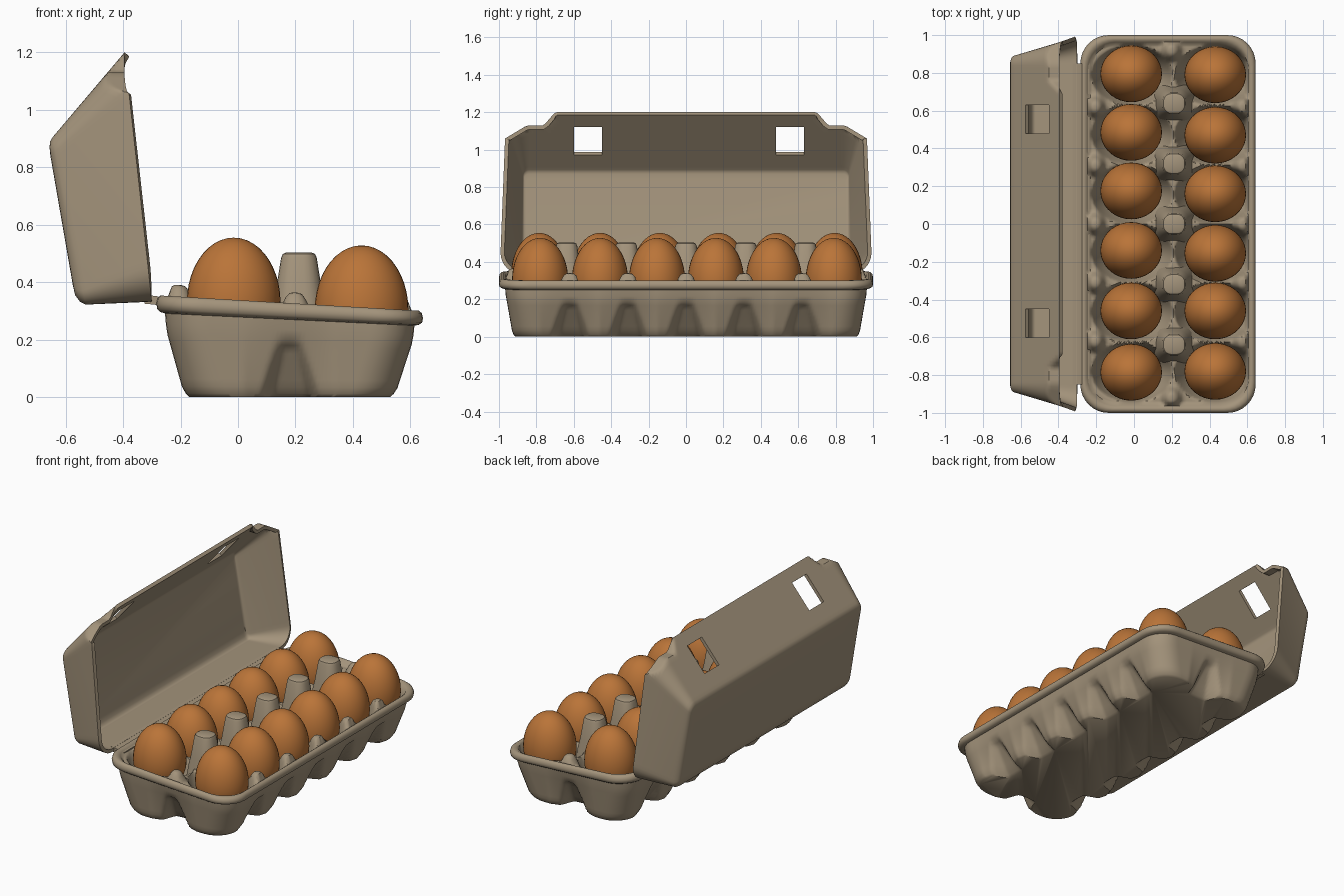
import bpy, bmesh, math
from mathutils import Vector

if "Cube" in bpy.data.objects:
    bpy.data.objects.remove(bpy.data.objects["Cube"])


def material(name, rgb):
    m = bpy.data.materials.new(name)
    m.diffuse_color = (*rgb, 1)
    m.use_nodes = True
    m.node_tree.nodes["Principled BSDF"].inputs["Base Color"].default_value = m.diffuse_color
    return m


CARTON = material("brown_pulp", (0.37, 0.295, 0.2))
SHELL = material("brown_eggshell", (0.49, 0.175, 0.04))


def finish(bm, name, mat, angle=40, thickness=0):
    bmesh.ops.remove_doubles(bm, verts=bm.verts, dist=1e-5)
    bmesh.ops.recalc_face_normals(bm, faces=bm.faces)
    me = bpy.data.meshes.new(name)
    bm.to_mesh(me)
    bm.free()
    me.materials.append(mat)
    ob = bpy.data.objects.new(name, me)
    bpy.context.collection.objects.link(ob)
    bpy.ops.object.select_all(action='DESELECT')
    ob.select_set(True)
    bpy.context.view_layer.objects.active = ob
    if thickness:
        mod = ob.modifiers.new("wall", 'SOLIDIFY')
        mod.thickness, mod.offset = thickness, -1
        bpy.ops.object.modifier_apply(modifier=mod.name)
    bpy.ops.object.shade_smooth_by_angle(angle=math.radians(angle))
    return ob


def rounded_rect(hx, hy, r, nx=40, ny=120, nc=8):
    """Points (x, y, outward normal, distance to nearest notch) round a rectangle."""
    pts = []
    for k in range(4):
        a = k * math.pi / 2
        d = Vector((round(math.cos(a)), round(math.sin(a))))
        t = Vector((-d.y, d.x))
        D, L, n = (hx, hy - r, ny) if k % 2 == 0 else (hy, hx - r, nx)
        for i in range(n + 1):
            s = -L + 2 * L * i / n
            notch = 0.31 * max(-2, min(2, round(s / 0.31))) if k % 2 == 0 else 0
            pts.append((*(d * D + t * s), d, s - notch))
        c = d * (D - r) + t * L
        for j in range(1, nc):
            b = a + j / nc * math.pi / 2
            n2 = Vector((math.cos(b), math.sin(b)))
            pts.append((*(c + n2 * r), n2, 9))
    return pts


def loft(bm, rings):
    rows = [[bm.verts.new(p) for p in ring] for ring in rings]
    for a, b in zip(rows, rows[1:]):
        for i in range(len(a)):
            j = (i + 1) % len(a)
            bm.faces.new((a[i], a[j], b[j], b[i]))
    return rows


def lerp(a, b, t):
    return a + (b - a) * t


# Layout
CX = 0.18
CUPS_X = (-0.01, 0.43)
EGGS_Y = ((-0.785, -0.46, -0.14, 0.175, 0.485, 0.795),
          (-0.78, -0.46, -0.155, 0.16, 0.47, 0.79))
CUPS_Y = (-0.785, -0.47, -0.155, 0.155, 0.47, 0.785)
GAPS_Y = (-0.62, -0.31, 0, 0.31, 0.62)
BUMPS = [(x, y) for x in (-0.205, 0.575) for y in GAPS_Y] + [(0.2, -0.92), (0.2, 0.92)]


def tilt(x):
    # the rim rises slightly toward the hinge
    return 1 - 0.18 * (x - CX)


def cup_height(x, y):
    e = min(math.hypot((x - cx) / 0.215, (y - cy) / 0.16) for cx in CUPS_X for cy in CUPS_Y)
    z = 0.05 + 0.25 * min(e ** 2.5, 1)
    for bx, by in BUMPS:
        q = ((x - bx) / 0.045) ** 2 + ((y - by) / 0.05) ** 2
        z += 0.065 * math.exp(-q * q)
    return z


# Tray: notched outer wall, rolled rim and cup interior in one loft
rings = []
outer = [(0, .352, .912), (.012, .362, .922)]
outer += [(z, lerp(.365, .425, z / .2), lerp(.925, .958, z / .2))
          for z in (.035, .06, .085, .11, .13, .15, .165, .18, .2)]
outer += [(.235, .431, .964), (.27, .434, .967)]
for z, hx, hy in outer:
    ring = []
    for x, y, n, ds in rounded_rect(hx, hy, 0.14):
        width = lerp(0.105, 0.055, min(z / 0.18, 1))
        k = max(0, min(1, (width - abs(ds)) / 0.045))
        cut = lerp(0.085, 0.03, min(z / 0.17, 1)) * max(0, min(1, (0.2 - z) / 0.03))
        scallop = 0.03 * max(0, 1 - z / 0.27) * max(0, 1 - (ds / 0.16) ** 2)
        push = cut * k * k * (3 - 2 * k) + scallop
        x, y = x - n.x * push + CX, y - n.y * push
        ring.append((x, y, z * tilt(x)))
    rings.append(ring)
for z, hx, hy in ((.274, .45, .985), (.283, .461, .997), (.3, .464, 1), (.318, .46, .996),
                  (.327, .45, .986), (.327, .438, .974), (.318, .427, .963)):
    rings.append([(p[0] + CX, p[1], z * tilt(p[0] + CX)) for p in rounded_rect(hx, hy, 0.15)])
STEPS = 44
for i in range(1, STEPS + 1):
    inset = 0.42 * i / STEPS
    hx = 0.42 - inset
    r = min(hx, max(0.14 - inset, 0.02))
    rings.append([(p[0] + CX, p[1], cup_height(p[0] + CX, p[1]) * tilt(p[0] + CX))
                  for p in rounded_rect(hx, 0.956 - inset, r)])
bm = bmesh.new()
rows = loft(bm, rings)
bm.faces.new(rows[0])
finish(bm, "tray", CARTON, 50)

# Tapered posts between the two rows of eggs
for i, y in enumerate(GAPS_Y):
    bm = bmesh.new()
    prof = [(0.08, 0.13), (0.3, 0.095), (0.36, 0.082), (0.485, 0.062), (0.498, 0.056), (0.503, 0.045)]
    post = []
    for z, r in prof:
        post.append([(0.212 + px, y * 1.03 + py, z)
                     for px, py, *_ in rounded_rect(r, r * 0.92, r * 0.75, 2, 2, 5)])
    rows = loft(bm, post)
    bm.faces.new(rows[-1])
    bm.faces.new(rows[0])
    finish(bm, f"divider_post_{i + 1}", CARTON)

# Eggs
for c, (x, z) in enumerate(((-0.015, 0.33), (0.43, 0.303))):
    for i, y in enumerate(EGGS_Y[c]):
        bm = bmesh.new()
        bmesh.ops.create_uvsphere(bm, u_segments=36, v_segments=22, radius=1)
        for v in bm.verts:
            v.co = (x + v.co.x * 0.163, y + v.co.y * 0.15,
                    z + v.co.z * (0.225 if v.co.z > 0 else 0.19))
        finish(bm, f"egg_{c + 1}_{i + 1}", SHELL, 80)

# Lid: lofted from its opening back to its flat top panel
FLAT = 0.84


def lid_ring(bot, top, hw):
    bot, top = Vector(bot), Vector(top)
    hv = (top - bot).length / 2
    ring = []
    for p, q, *_ in rounded_rect(hv, hw, hw - FLAT, 24, 112, 8):
        t = (p / hv + 1) / 2
        pos = bot.lerp(top, t)
        y = q * (1 + 0.035 * (1 - t) * (hw - 0.85) / 0.11)
        # raised closing flap in the middle, lower shoulders at the sides
        ay = abs(y)
        limit = 1.2 - 0.07 * max(0, min(1, (ay - 0.7) / 0.06)) - 0.6 * max(0, ay - 0.85)
        ring.append((pos.x, y, min(pos.y, limit)))
    return ring


rings = []
for i in range(19):
    u = i / 18
    rings.append(lid_ring((lerp(-.30, -.53, u), lerp(.332, .322, u)),
                          (lerp(-.395, -.645, u), lerp(1.2, .905, u)), lerp(.962, .89, u)))
rings.append(lid_ring((-.55, .332), (-.654, .89), .882))
rings.append(lid_ring((-.567, .355), (-.656, .87), .87))
rings.append(lid_ring((-.575, .39), (-.653, .84), .855))
bm = bmesh.new()
rows = loft(bm, rings)
bm.faces.new(rows[-1])
# two latch windows
holes = []
for f in bm.faces:
    m = f.calc_center_median()
    if len(f.verts) == 4 and 0.985 < m.z < 1.13 and any(abs(m.y - c) < 0.075 for c in (-0.525, 0.555)):
        holes.append(f)
bmesh.ops.delete(bm, geom=holes, context='FACES')
finish(bm, "lid", CARTON, 40, 0.022)

# Hinge strip joining lid and tray
bm = bmesh.new()
section = [(-.325, .325), (-.29, .322), (-.235, .305), (-.235, .335), (-.285, .352), (-.325, .355)]
rows = loft(bm, [[(x, y, z) for x, z in section] for y in (-0.85, 0.85)])
bm.faces.new(rows[0])
bm.faces.new(rows[1])
finish(bm, "hinge", CARTON)
